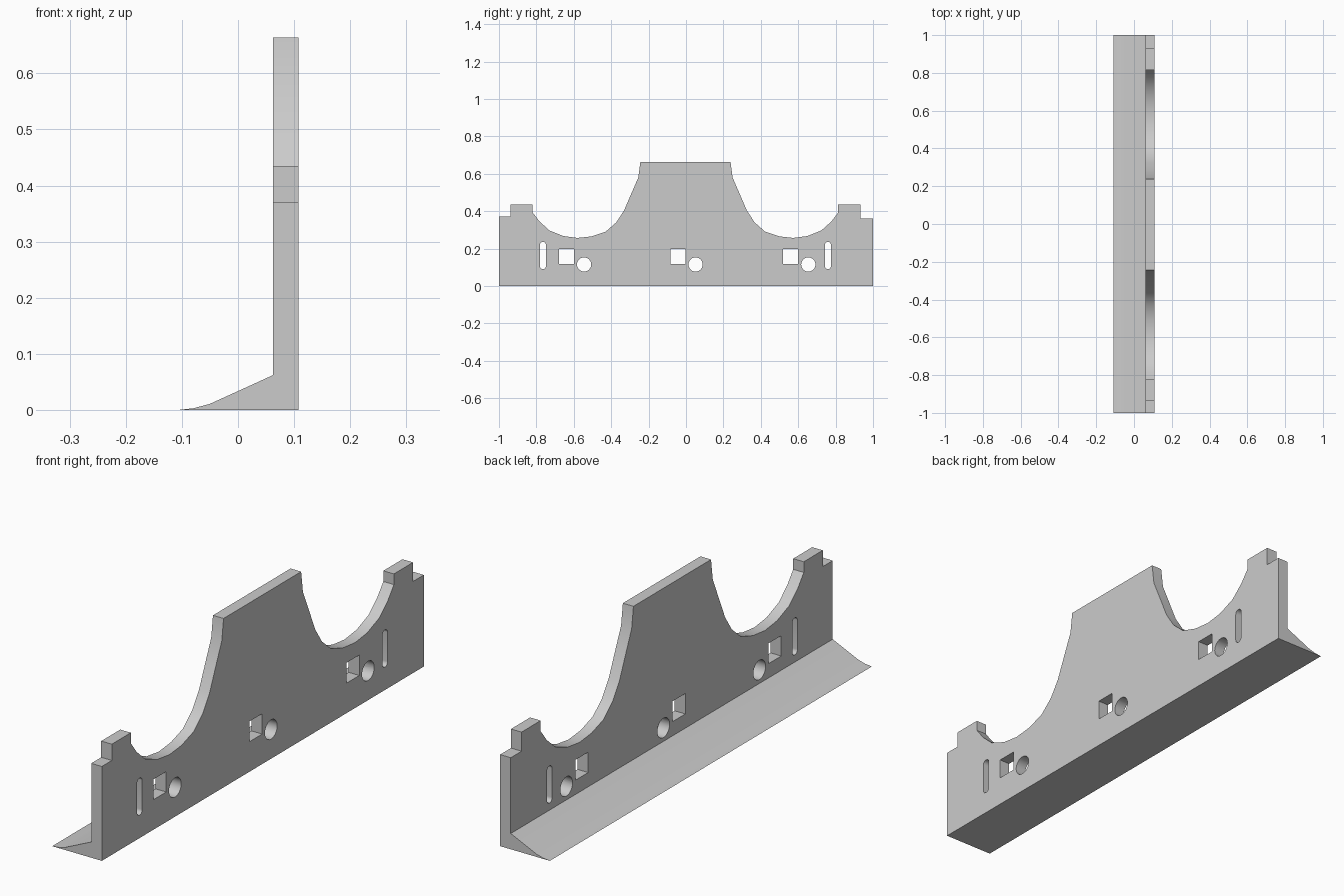
import bpy, bmesh, math

cube = bpy.data.objects.get("Cube")
if cube:
    bpy.data.objects.remove(cube, do_unlink=True)

grey = bpy.data.materials.new("plain_grey")
grey.use_nodes = True
colour = (0.6, 0.6, 0.6, 1)
grey.diffuse_color = colour
grey.node_tree.nodes["Principled BSDF"].inputs["Base Color"].default_value = colour

BACK, FACE = 0.062, 0.108


def prism(name, points, offset):
    """Extrude a closed outline of 3D points by an offset."""
    bm = bmesh.new()
    face = bm.faces.new([bm.verts.new(p) for p in points])
    ext = bmesh.ops.extrude_face_region(bm, geom=[face])
    moved = [v for v in ext["geom"] if isinstance(v, bmesh.types.BMVert)]
    bmesh.ops.translate(bm, verts=moved, vec=offset)
    bmesh.ops.recalc_face_normals(bm, faces=bm.faces)
    mesh = bpy.data.meshes.new(name)
    bm.to_mesh(mesh)
    bm.free()
    mesh.materials.append(grey)
    obj = bpy.data.objects.new(name, mesh)
    bpy.context.collection.objects.link(obj)
    return obj


def combine(target, tool, operation):
    """Apply a boolean and discard the tool."""
    tool.hide_render = True
    mod = target.modifiers.new(tool.name, "BOOLEAN")
    mod.operation, mod.object, mod.solver = operation, tool, "EXACT"
    bpy.ops.object.select_all(action="DESELECT")
    bpy.context.view_layer.objects.active = target
    target.select_set(True)
    bpy.ops.object.modifier_apply(modifier=mod.name)
    bpy.data.objects.remove(tool, do_unlink=True)


def cut(plate, name, outline):
    tool = prism(name, [(BACK - 0.1, y, z) for y, z in outline], (0.3, 0, 0))
    combine(plate, tool, "DIFFERENCE")


def stadium(y, z, radius, half=0.0, steps=12):
    """Round outline, stretched upright into a slot when half > 0."""
    pts = []
    for side in (1, -1):
        for i in range(steps + (half > 0)):
            a = math.pi * i / steps + (0 if side > 0 else math.pi)
            pts.append((y + radius * math.cos(a), z + side * half + radius * math.sin(a)))
    return pts


# Upright plate: half outline with the saddle curve, mirrored about the middle
saddle = [(0.817, 0.435), (0.817, 0.393), (0.78, 0.345), (0.727, 0.297),
          (0.652, 0.267), (0.577, 0.257), (0.502, 0.265), (0.427, 0.29),
          (0.37, 0.34), (0.328, 0.404), (0.289, 0.495), (0.252, 0.58),
          (0.241, 0.664)]
middle = -0.003
left = [(-1, 0), (-1, 0.371), (-0.938, 0.371), (-0.938, 0.435)]
left += [(middle - y, z) for y, z in saddle]
right = [(middle + y, z) for y, z in reversed(saddle)]
right += [(0.933, 0.435), (0.933, 0.36), (1, 0.36), (1, 0)]
plate = prism("upright_plate", [(BACK, y, z) for y, z in left + right], (FACE - BACK, 0, 0))

# Sloping foot along the back of the plate
foot_profile = [(-0.108, 0), (-0.08, 0.003), (-0.05, 0.011), (BACK, 0.062),
                (0.085, 0.062), (0.085, 0)]
foot = prism("sloping_foot", [(x, -1, z) for x, z in foot_profile], (0, 2, 0))
combine(plate, foot, "UNION")

# Square and round holes in pairs, then upright slots
for y in (-0.64, -0.044, 0.559):
    s = 0.04
    cut(plate, "square_hole", [(y - s, 0.158 - s), (y + s, 0.158 - s),
                               (y + s, 0.158 + s), (y - s, 0.158 + s)])
    cut(plate, "round_hole", stadium(y + 0.095, 0.115, 0.038))
for y in (-0.765, 0.759):
    cut(plate, "slot", stadium(y, 0.163, 0.016, 0.057))

bpy.ops.object.select_all(action="DESELECT")
plate.select_set(True)
bpy.context.view_layer.objects.active = plate
bpy.ops.object.shade_smooth_by_angle(angle=math.radians(30))
